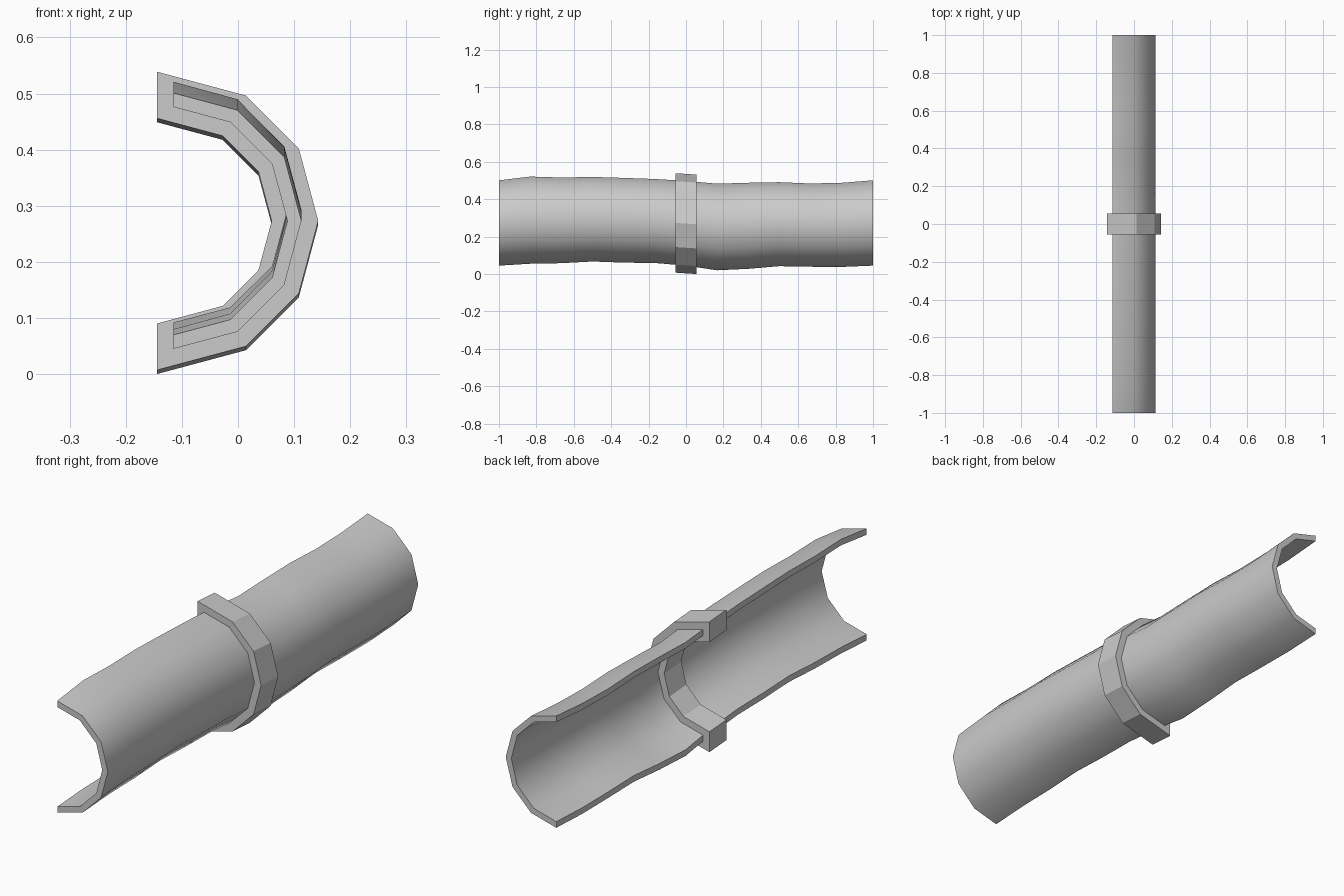
import bpy, bmesh, math
from math import sin, cos, radians

if "Cube" in bpy.data.objects:
    bpy.data.objects.remove(bpy.data.objects["Cube"])

CX = -0.115                      # cut plane of the half pipe
ANGLES = [90 - 30 * i for i in range(7)]


def half_tube(name, ys, r_out, r_in, cz, shift, extend=0.0):
    """Loft a half-ring section along y; shift(i, angle) gives the z offset."""
    bm = bmesh.new()
    sections = []
    for i, y in enumerate(ys):
        pts = [(r_out, a) for a in ANGLES] + [(r_in, a) for a in reversed(ANGLES)]
        sec = []
        for r, a in pts:
            x, z = CX + r * cos(radians(a)), cz + r * sin(radians(a))
            if abs(a) == 90:     # lengthen the end facets past the cut plane
                x -= extend
                z += math.copysign(extend * math.tan(radians(15)), a)
            sec.append(bm.verts.new((x, y, z + shift(i, a))))
        sections.append(sec)
    n = len(sections[0])
    for s, t in zip(sections, sections[1:]):
        for k in range(n):
            bm.faces.new((s[k], s[(k + 1) % n], t[(k + 1) % n], t[k]))
    # end caps, one quad per facet
    for s in (sections[0], sections[-1]):
        for k in range(6):
            bm.faces.new((s[k], s[k + 1], s[n - 2 - k], s[n - 1 - k]))
    bmesh.ops.recalc_face_normals(bm, faces=bm.faces)
    me = bpy.data.meshes.new(name)
    bm.to_mesh(me)
    bm.free()
    ob = bpy.data.objects.new(name, me)
    bpy.context.collection.objects.link(ob)
    return ob


# Warped half pipe: upper and lower edges wander separately along its length
top = [0, .02, .015, .018, .013, .007, -.003, -.018, -.013, -.01, -.017, -.013, 0]
low = [0, .010, .013, .022, .016, .014, 0, -.025, -.017, -.003, -.006, -.007, 0]


def warp(i, a):
    w = (1 + sin(radians(a))) / 2
    return low[i] * (1 - w) + top[i] * w


pipe = half_tube("half_pipe", [-1 + i / 6 for i in range(13)], .228, .203, .273, warp)

# Thick collar around the middle, slightly tilted
collar = half_tube("collar", [-.055, .055], .258, .175, .2695,
                   lambda i, a: (.0035, -.0035)[i], extend=.029)

# Smooth pipe walls with crisp rims; the collar stays faceted
bpy.context.view_layer.objects.active = pipe
pipe.select_set(True)
bpy.ops.object.shade_smooth_by_angle(angle=radians(45))
